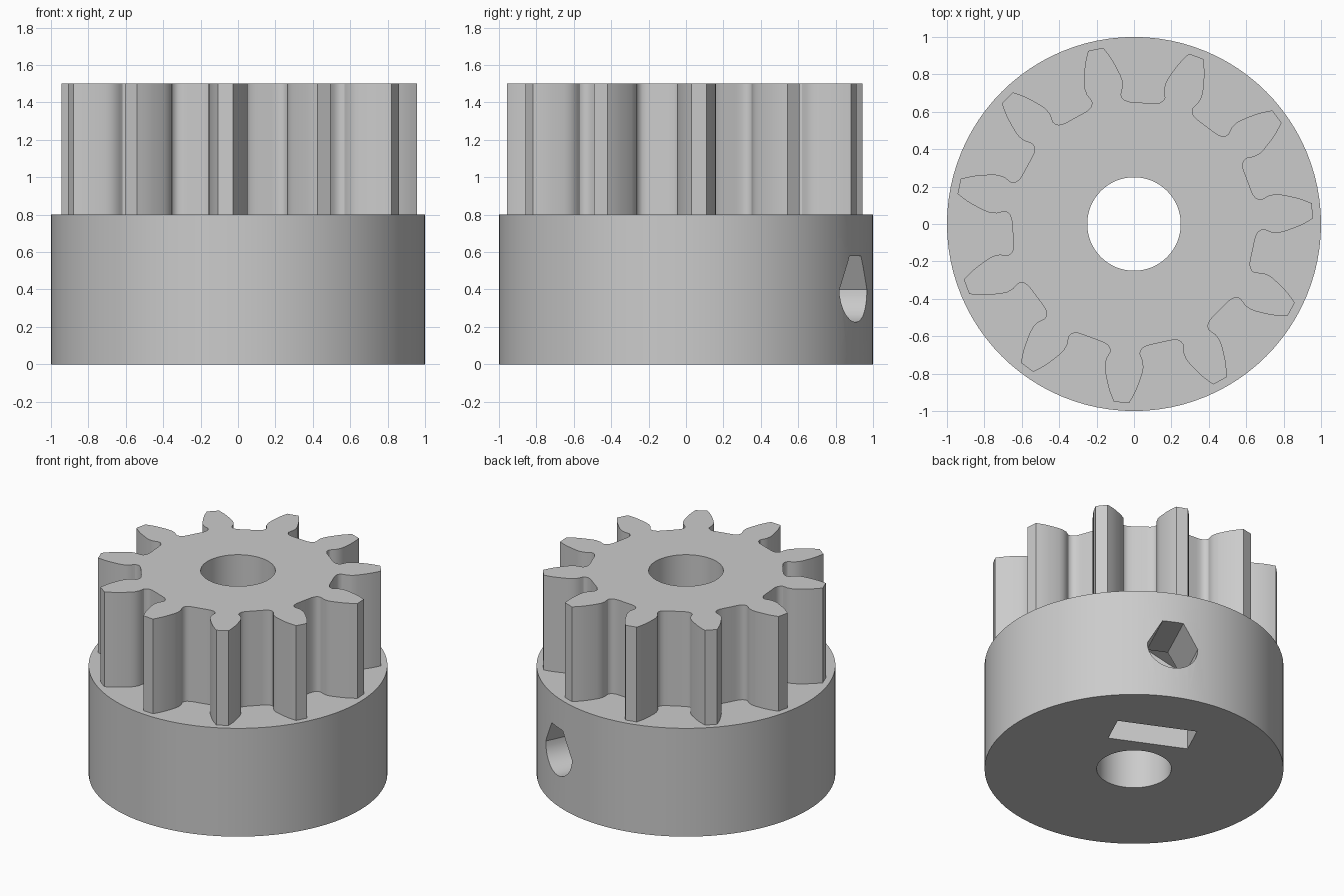
import bpy, bmesh
from math import cos, sin, pi, radians
from mathutils import Matrix

if "Cube" in bpy.data.objects:
    bpy.data.objects.remove(bpy.data.objects["Cube"])

TEETH = 11
PITCH = 2 * pi / TEETH
FIRST_TOOTH = radians(4.2)
SCREW_ANGLE = radians(65.2)
SCREW_Z = 0.4
COLLAR_TOP, GEAR_TOP = 0.8, 1.5

grey = bpy.data.materials.new("plain grey")
grey.use_nodes = True
grey.diffuse_color = (0.6, 0.6, 0.6, 1)
grey.node_tree.nodes["Principled BSDF"].inputs["Base Color"].default_value = (0.6, 0.6, 0.6, 1)


def prism(name, outline, start, end, frame=Matrix()):
    """Extrude a 2D outline along the local z axis of a frame."""
    bm = bmesh.new()
    face = bm.faces.new([bm.verts.new((x, y, start)) for x, y in outline])
    top = bmesh.ops.extrude_face_region(bm, geom=[face])["geom"]
    moved = [v for v in top if isinstance(v, bmesh.types.BMVert)]
    bmesh.ops.translate(bm, verts=moved, vec=(0, 0, end - start))
    bmesh.ops.recalc_face_normals(bm, faces=bm.faces)
    bm.transform(frame)
    mesh = bpy.data.meshes.new(name)
    bm.to_mesh(mesh)
    bm.free()
    mesh.materials.append(grey)
    obj = bpy.data.objects.new(name, mesh)
    bpy.context.collection.objects.link(obj)
    return obj


def arc(radius, count, begin=0, sweep=2 * pi):
    return [(radius * cos(begin + sweep * i / count),
             radius * sin(begin + sweep * i / count)) for i in range(count)]


def select(obj):
    bpy.ops.object.select_all(action='DESELECT')
    obj.select_set(True)
    bpy.context.view_layer.objects.active = obj


def cut(obj, cutter):
    """Subtract the cutter and discard it."""
    cutter.hide_render = True
    mod = obj.modifiers.new("cut", 'BOOLEAN')
    mod.operation, mod.solver, mod.object = 'DIFFERENCE', 'EXACT', cutter
    select(obj)
    bpy.ops.object.modifier_apply(modifier=mod.name)
    bpy.data.objects.remove(cutter)


def gear_outline():
    # Half tooth flank: distance along the tooth axis, half width
    flank = [(0.957, 0.041), (0.93, 0.055), (0.90, 0.069), (0.87, 0.08),
             (0.84, 0.089), (0.80, 0.100), (0.77, 0.104)]
    # Half valley: distance along the valley axis, half width
    valley = [(0.735, 0.111), (0.715, 0.115), (0.695, 0.118), (0.68, 0.112),
              (0.665, 0.098), (0.655, 0.075), (0.651, 0.045), (0.65, 0.015)]
    half = [(r, w / r) for r, w in flank] + [(r, PITCH / 2 - w / r) for r, w in valley]
    points = []
    for i in range(TEETH):
        axis = FIRST_TOOTH + i * PITCH
        points += [(r, axis - a) for r, a in reversed(half)]
        points += [(r, axis + a) for r, a in half]
    return [(r * cos(a), r * sin(a)) for r, a in points]


# Main bodies
collar = prism("collar", arc(1, 96), 0, COLLAR_TOP)
gear = prism("toothed_gear", gear_outline(), COLLAR_TOP, GEAR_TOP)

# Shaft bore through both bodies
for body in (collar, gear):
    cut(body, prism("bore_cutter", arc(0.25, 64), -0.2, GEAR_TOP + 0.2))

# Frame pointing out along the screw: x tangent, y up, z outward
c, s = cos(SCREW_ANGLE), sin(SCREW_ANGLE)
screw_frame = Matrix(((-s, 0, c, 0), (c, 0, s, 0), (0, 1, 0, SCREW_Z), (0, 0, 0, 1)))

# Nut pocket open at the underside, with a pointed roof
pocket = [(-0.275, -0.6), (0.275, -0.6), (0.275, 0.159), (0, 0.317), (-0.275, 0.159)]
cut(collar, prism("nut_cutter", pocket, 0.355, 0.595, screw_frame))

# Set screw hole: round below, tapered flat roof above
hole = arc(0.175, 16, pi, pi) + [(0.175, 0), (0.072, 0.18), (-0.072, 0.18)]
cut(collar, prism("screw_cutter", hole, 0.1, 1.2, screw_frame))

for body in (collar, gear):
    select(body)
    bpy.ops.object.shade_smooth_by_angle(angle=radians(28))
